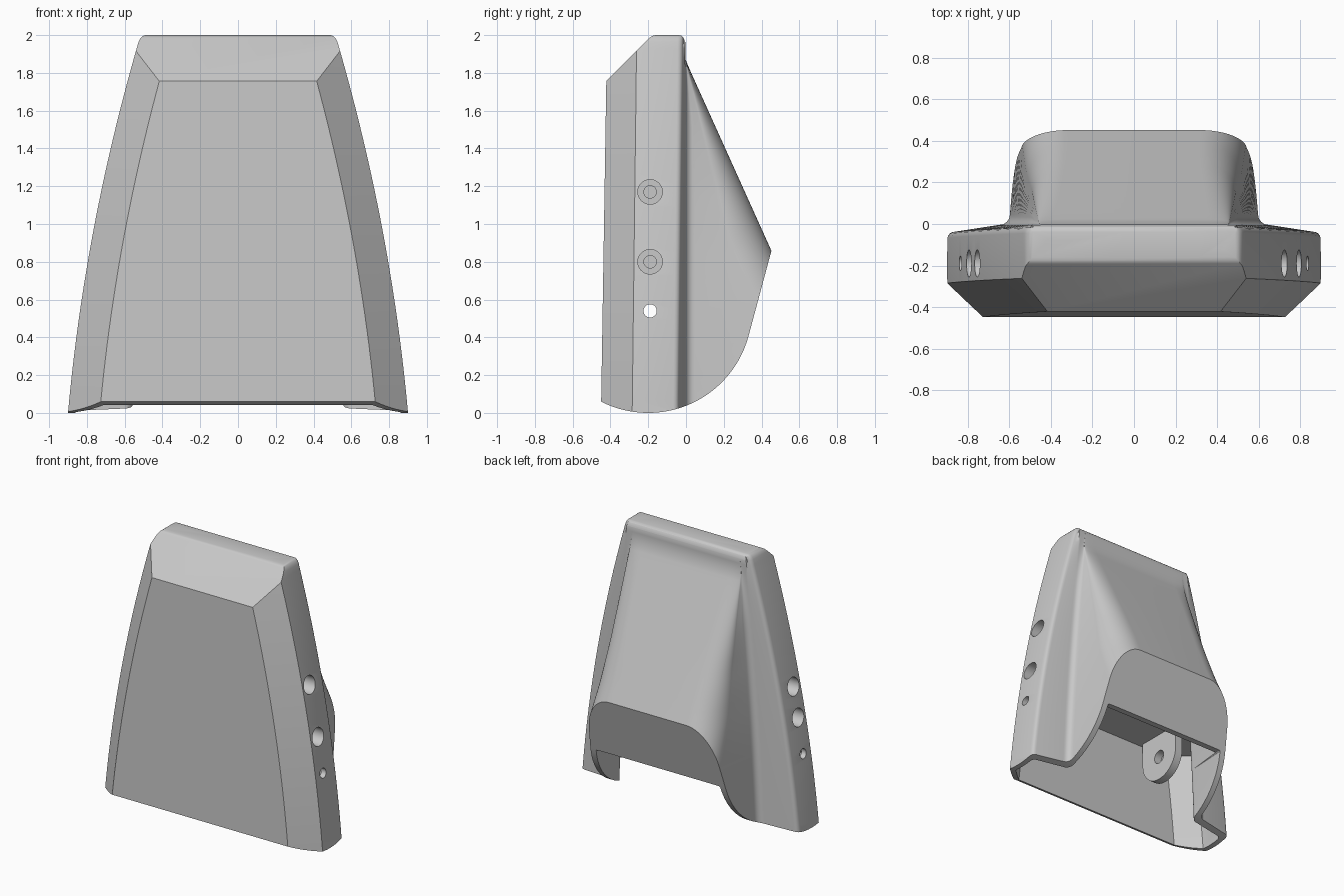
import bpy, bmesh
from math import sin, cos, radians

if "Cube" in bpy.data.objects:
    bpy.data.objects.remove(bpy.data.objects["Cube"])

grey = bpy.data.materials.new("plain grey")
grey.use_nodes = True
grey.diffuse_color = (0.58, 0.58, 0.58, 1)
grey.node_tree.nodes["Principled BSDF"].inputs["Base Color"].default_value = (0.58, 0.58, 0.58, 1)


def make(name, bm):
    bmesh.ops.recalc_face_normals(bm, faces=bm.faces)
    mesh = bpy.data.meshes.new(name)
    bm.to_mesh(mesh)
    bm.free()
    mesh.materials.append(grey)
    ob = bpy.data.objects.new(name, mesh)
    bpy.context.collection.objects.link(ob)
    return ob


def loft(name, rings):
    bm = bmesh.new()
    loops = [[bm.verts.new(p) for p in ring] for ring in rings]
    n = len(loops[0])
    for a, b in zip(loops, loops[1:]):
        for i in range(n):
            j = (i + 1) % n
            bm.faces.new((a[i], a[j], b[j], b[i]))
    bm.faces.new(loops[0])
    bm.faces.new(loops[-1])
    return make(name, bm)


def extrude_x(name, profile, x0, x1):
    return loft(name, [[(x, y, z) for y, z in profile] for x in (x0, x1)])


def arc(y, z, r, a0, a1, n):
    return [(y + r * cos(radians(a0 + (a1 - a0) * i / n)),
             z + r * sin(radians(a0 + (a1 - a0) * i / n))) for i in range(n + 1)]


def rod(name, z, r, x0, x1):
    return extrude_x(name, arc(-0.19, z, r, 0, 352.5, 47), x0, x1)


def combine(ob, tool, operation):
    mod = ob.modifiers.new(operation, "BOOLEAN")
    mod.object, mod.operation, mod.solver = tool, operation, "EXACT"
    bpy.context.view_layer.objects.active = ob
    bpy.ops.object.modifier_apply(modifier=mod.name)
    bpy.data.objects.remove(tool)


def section(z, t=0.0, corner=0.0):
    """Horizontal outline at height z, inset by wall thickness t."""
    side = 0.9 - 0.09 * z - 0.051 * z * z - corner - t
    front = -0.45 + 0.016 * z + t
    back = -0.004 - t
    drop = 0.034 - 0.012 * z
    w = min(0.6 - 0.04 * z - 0.02 * z * z - t, side - 0.08)
    d = max(0.002, (1.87 - z) * 0.451 - t)
    k = min(1, d / 0.15)
    half = [(side - 0.168 + 0.6 * t, front), (side, -0.285 + 0.012 * z + 0.4 * t),
            (side, back - drop - 0.03), (side - 0.003, back - drop - 0.019),
            (side - 0.009, back - drop - 0.009), (side - 0.018, back - drop - 0.003),
            (side - 0.03, back - drop)]
    # soft fillet where the bulge leaves the flange
    for i in range(7):
        a = radians(15 * i)
        half.append((w + 0.05 * (1 - sin(a)), back + 0.05 * k * (1 - cos(a))))
    # bulge: leaning sides, rounded corners, flat back
    lean = 0.03 * min(1, d / 0.3)
    rx = 0.1 + 0.1 * min(1, d / 0.4)
    ry = min(0.22, 0.5 * d)
    for i in range(15):
        a = radians(90 * i / 14)
        half.append((w - lean - rx * (1 - cos(a)), back + d - ry * (1 - sin(a))))
    half.append((0.0, back + d))
    if t and z > 0.405:
        limit = 0.45 - 0.273 * (0.85 - z) - 0.045
        half = [(x, min(y, limit)) for x, y in half]
    return [(x, y, z) for x, y in half] + [(-x, y, z) for x, y in half[-2::-1]]


# Outer housing with rounded top corners
rows = [section(-0.05 + 1.92 * i / 32) for i in range(33)]
rows += [section(z, 0, c) for z, c in
         ((1.93, 0), (1.965, 0), (1.98, 0.003), (1.991, 0.009), (1.997, 0.016), (2.0, 0.026))]
housing = loft("housing", rows)

# Side silhouette: round base, flat rear panel and sloped crown
outline = arc(-0.2, 0.55, 0.55, -130, -15, 56)
outline += [(0.45, 0.85), (0.47, 0.923), (0.05, 1.9), (0.0, 1.95), (-0.007, 1.972),
            (-0.014, 1.988), (-0.025, 1.997), (-0.038, 2.0), (-0.16, 2.0),
            (-0.175, 1.997), (-0.19, 1.988), (-0.6, 1.578)]
combine(housing, extrude_x("silhouette", outline, -1.2, 1.2), "INTERSECT")

# Open cavity below the inner ceiling
levels = [-0.1, 0, 0.1, 0.2, 0.3, 0.4, 0.41, 0.5, 0.6, 0.72]
combine(housing, loft("cavity", [section(z, 0.04) for z in levels]), "DIFFERENCE")

# Screw recesses and pivot holes; the upper recess differs in height per side
for s, upper in ((1, 1.17), (-1, 1.02)):
    for z, r, x in ((upper, 0.065, 0.62), (upper, 0.033, 0.3),
                    (0.8, 0.065, 0.68), (0.8, 0.033, 0.6), (0.54, 0.035, 0.7)):
        combine(housing, rod("drill", z, r, s * x, s * 1.1), "DIFFERENCE")

# Pivot lugs hanging inside
parts = [housing]
for s, name in ((1, "left_pivot_lug"), (-1, "right_pivot_lug")):
    shape = arc(-0.19, 0.54, 0.18, -180, 0, 24) + [(-0.01, 0.73), (-0.37, 0.73)]
    lug = extrude_x(name, shape, s * 0.39, s * 0.45)
    combine(lug, rod("drill", 0.54, 0.05, s * 0.3, s * 0.5), "DIFFERENCE")
    parts.append(lug)

for ob in parts:
    bpy.ops.object.select_all(action="DESELECT")
    ob.select_set(True)
    bpy.context.view_layer.objects.active = ob
    bpy.ops.object.shade_smooth_by_angle(angle=radians(30))
